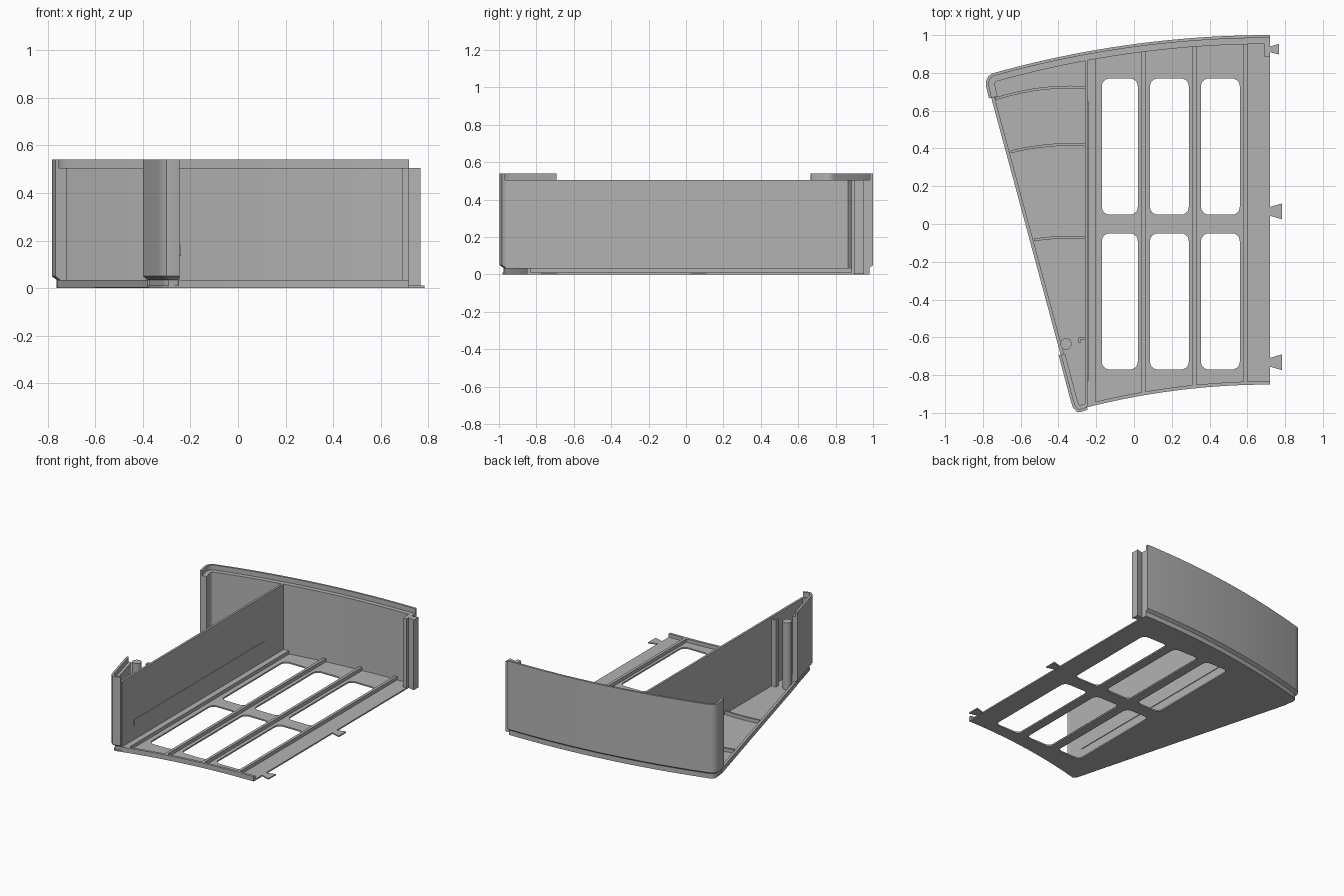
import bpy, bmesh, math
from mathutils import Vector

cube = bpy.data.objects.get("Cube")
if cube:
    bpy.data.objects.remove(cube, do_unlink=True)

grey = bpy.data.materials.new("plain grey")
grey.use_nodes = True
COLOUR = (0.45, 0.45, 0.45, 1)
grey.diffuse_color = COLOUR
grey.node_tree.nodes["Principled BSDF"].inputs["Base Color"].default_value = COLOUR


def finish(name, bm):
    """Turn a bmesh into a shaded, coloured object."""
    bmesh.ops.remove_doubles(bm, verts=bm.verts, dist=1e-5)
    bmesh.ops.recalc_face_normals(bm, faces=bm.faces)
    mesh = bpy.data.meshes.new(name)
    bm.to_mesh(mesh)
    bm.free()
    mesh.materials.clear()
    mesh.materials.append(grey)
    ob = bpy.data.objects.new(name, mesh)
    bpy.context.collection.objects.link(ob)
    bpy.ops.object.select_all(action='DESELECT')
    ob.select_set(True)
    bpy.context.view_layer.objects.active = ob
    bpy.ops.object.shade_smooth_by_angle(angle=math.radians(30))
    return ob


def slab(name, loops, z0, z1):
    """Flat plate from an outline; any further loops become holes."""
    curve = bpy.data.curves.new(name, 'CURVE')
    curve.dimensions = '2D'
    curve.fill_mode = 'BOTH'
    curve.extrude = (z1 - z0) / 2
    for loop in loops:
        spline = curve.splines.new('POLY')
        spline.points.add(len(loop) - 1)
        for point, (x, y) in zip(spline.points, loop):
            point.co = (x, y, 0, 1)
        spline.use_cyclic_u = True
    temp = bpy.data.objects.new("outline", curve)
    bpy.context.collection.objects.link(temp)
    deps = bpy.context.evaluated_depsgraph_get()
    mesh = bpy.data.meshes.new_from_object(temp.evaluated_get(deps))
    bm = bmesh.new()
    bm.from_mesh(mesh)
    bpy.data.objects.remove(temp, do_unlink=True)
    bpy.data.meshes.remove(mesh)
    bmesh.ops.translate(bm, verts=bm.verts, vec=(0, 0, (z0 + z1) / 2))
    return finish(name, bm)


def box(name, x0, x1, y0, y1, z0, z1):
    bm = bmesh.new()
    bmesh.ops.create_cube(bm, size=1)
    bmesh.ops.scale(bm, verts=bm.verts, vec=(x1 - x0, y1 - y0, z1 - z0))
    bmesh.ops.translate(bm, verts=bm.verts,
                        vec=((x0 + x1) / 2, (y0 + y1) / 2, (z0 + z1) / 2))
    return finish(name, bm)


def offset(path, d):
    """Shift a path to its left by d with mitred corners."""
    pts = [Vector(p) for p in path]
    normals = []
    for a, b in zip(pts, pts[1:]):
        t = (b - a).normalized()
        normals.append(Vector((-t.y, t.x)))
    out = []
    for i, p in enumerate(pts):
        n0, n1 = normals[max(i - 1, 0)], normals[min(i, len(normals) - 1)]
        m = (n0 + n1).normalized()
        out.append(tuple(p + m * d / m.dot(n0)))
    return out


def sweep(name, path, profile):
    """Carry a closed (offset, height) profile along a path."""
    bm = bmesh.new()
    rails = [[bm.verts.new((x, y, z)) for x, y in offset(path, d)] for d, z in profile]
    for a, b in zip(rails, rails[1:] + rails[:1]):
        for i in range(len(path) - 1):
            bm.faces.new((a[i], a[i + 1], b[i + 1], b[i]))
    for end in (0, -1):
        bm.faces.new([rail[end] for rail in rails])
    return finish(name, bm)


def back_y(x):
    return 1 - 5.43 + math.sqrt(5.43 ** 2 - (x - 0.72) ** 2)


def front_y(x):
    return -0.85 - 3.95 + math.sqrt(3.95 ** 2 - (x - 0.72) ** 2)


def left_x(y):
    return -0.757 + (0.673 - y) * 0.27


def rounded(x0, x1, y0, y1, r=0.04, n=6):
    loop = []
    for k, (cx, cy) in enumerate(((x1 - r, y1 - r), (x0 + r, y1 - r),
                                  (x0 + r, y0 + r), (x1 - r, y0 + r))):
        for i in range(n + 1):
            a = math.pi / 2 * (k + i / n)
            loop.append((cx + r * math.cos(a), cy + r * math.sin(a)))
    return loop


def steps(a, b, n):
    return [a + (b - a) * i / n for i in range(n + 1)]


RIGHT, FLOOR, RIM, LEDGE, TOP = 0.72, 0.01, 0.035, 0.505, 0.54
back_path = [(x, back_y(x)) for x in steps(RIGHT, -0.72, 32)]
back_path += [(-0.75, 0.798), (-0.771, 0.782), (-0.783, 0.757), (-0.783, 0.73), (-0.768, 0.665)]
corner_path = [(-0.399, -0.695), (-0.334, -0.94), (-0.322, -0.975),
               (-0.3, -0.997), (-0.28, -0.995), (-0.245, -0.983)]
front_path = [(x, front_y(x)) for x in steps(-0.25, RIGHT, 20)]


# Floor with six rounded windows
outline = offset(back_path, 0.02)[:-1] + [(left_x(0.66), 0.66)]
outline += offset(corner_path, 0.015)[:-1] + front_path
windows = [rounded(x0, x1, y0, y1)
           for x0, x1 in ((-0.17, 0.02), (0.085, 0.29), (0.355, 0.56))
           for y0, y1 in ((0.05, 0.77), (-0.77, -0.05))]
slab("floor", [outline] + windows, 0, FLOOR)

# Tall walls with a raised outer lip and a stepped, chamfered foot
def wall_profile(thick):
    return [(0, TOP), (0.015, TOP), (0.015, LEDGE), (thick, LEDGE), (thick, 0.004),
            (0.02, 0.004), (0.02, RIM), (0, 0.05)]


sweep("back_wall", back_path, wall_profile(0.047))
sweep("front_corner_wall", corner_path, wall_profile(0.035))

# Low rims along the front and the slanted left side
low = [(0, 0.002), (0, RIM), (0.018, RIM), (0.018, 0.002)]
sweep("front_rim", front_path, low)
sweep("left_rim", [(left_x(0.68), 0.68), (left_x(-0.72), -0.72)], low)

# Divider wall with its raised strip
box("divider", -0.26, -0.245, -0.965, back_y(-0.25) - 0.04, 0.005, LEDGE)
box("divider_strip", -0.246, -0.24, -0.83, 0.65, 0.135, 0.18)

# Straight floor ribs
for i, (x0, x1) in enumerate(((-0.25, -0.205), (0.04, 0.06), (0.31, 0.33), (0.58, 0.6))):
    box(f"floor_rib_{i + 1}", x0, x1, front_y(x0) + 0.012, back_y(x0) - 0.04, 0.005, RIM)

# Curved ribs in the side compartment
for i, (xa, crest) in enumerate(((-0.735, 0.732), (-0.655, 0.428), (-0.53, -0.063))):
    path = [(x, crest - 0.4 * (x + 0.34) ** 2) for x in steps(xa, -0.255, 12)]
    sweep(f"curved_rib_{i + 1}", path, [(-0.014, 0.005), (-0.014, RIM), (0, RIM), (0, 0.005)])

# Upright post and hook beside the front corner
bm = bmesh.new()
bmesh.ops.create_cone(bm, cap_ends=True, segments=32, radius1=0.03, radius2=0.03, depth=0.485)
bmesh.ops.translate(bm, verts=bm.verts, vec=(-0.36, -0.635, 0.2475))
finish("round_post", bm)
box("hook_arm", -0.295, -0.258, -0.612, -0.6, 0.005, 0.49)
box("hook_tip", -0.295, -0.283, -0.63, -0.611, 0.005, 0.49)

# End post and upright dovetail on the joining side
box("end_post", 0.69, RIGHT, 0.885, 0.96, 0.005, LEDGE)


def dovetail(name, y, depth, neck, flare, z1):
    x = RIGHT - 0.005
    slab(name, [[(x, y - neck), (RIGHT + depth, y - flare),
                 (RIGHT + depth, y + flare), (x, y + neck)]], 0.001, z1)


dovetail("upright_dovetail", 0.925, 0.048, 0.014, 0.028, LEDGE)
for i, y in enumerate((0.067, -0.732)):
    dovetail(f"floor_tab_{i + 1}", y, 0.064, 0.022, 0.042, FLOOR)
